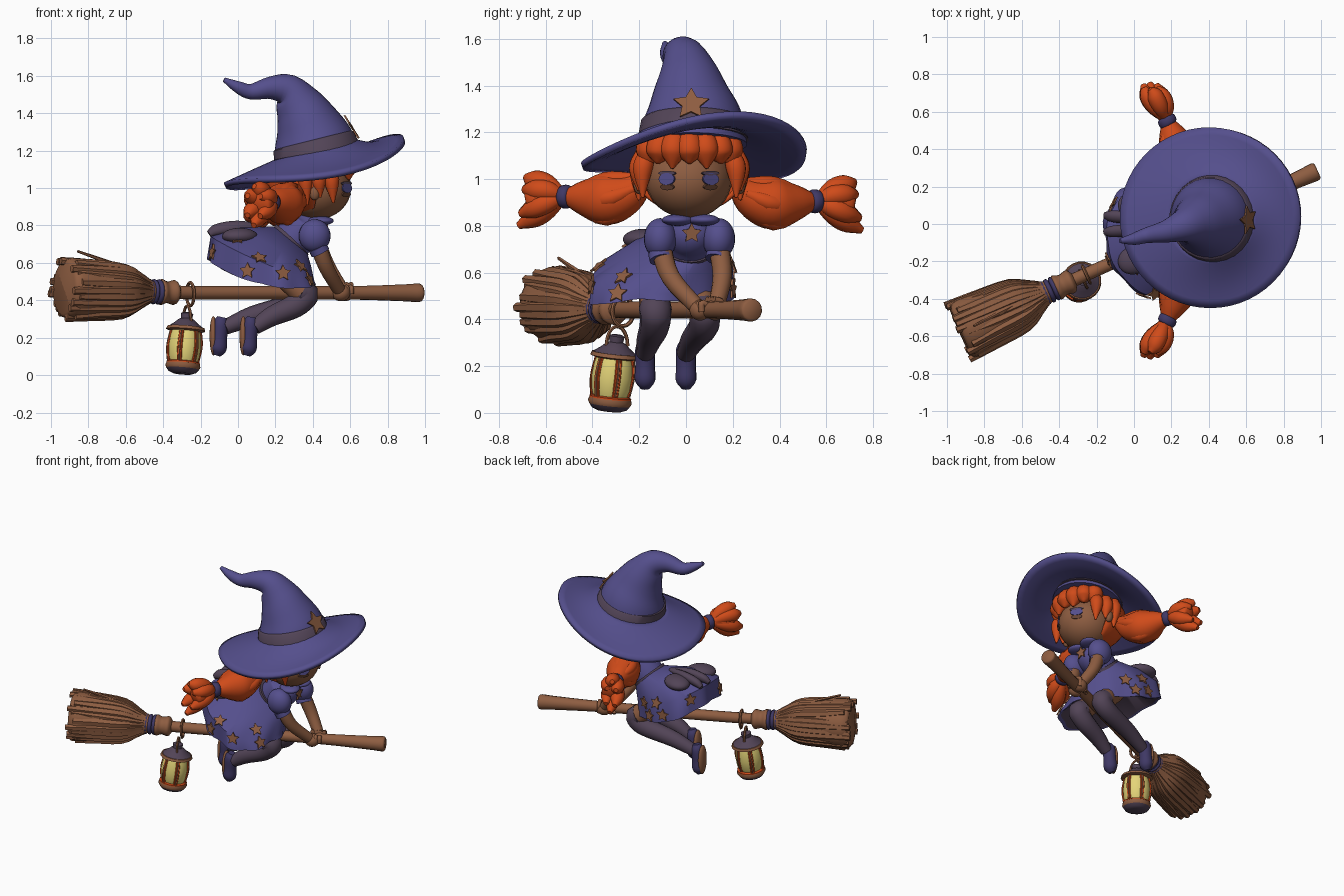
import bpy, bmesh, math, random
from math import sin, cos, pi, tau
from mathutils import Vector, Matrix
from mathutils.bvhtree import BVHTree

random.seed(4)
if "Cube" in bpy.data.objects:
    bpy.data.objects.remove(bpy.data.objects["Cube"])


def material(name, r, g, b):
    m = bpy.data.materials.new(name)
    m.use_nodes = True
    m.diffuse_color = (r, g, b, 1)
    m.node_tree.nodes["Principled BSDF"].inputs["Base Color"].default_value = (r, g, b, 1)
    return m


BLUE = material("violet blue cloth", .09, .078, .265)
BROWN = material("warm brown", .27, .11, .053)
ORANGE = material("orange", .63, .07, .01)
PLUM = material("dark plum", .085, .058, .095)
INDIGO = material("dark indigo", .05, .04, .13)
YELLOW = material("lamp yellow", .78, .66, .19)
UMBER = material("umber", .14, .06, .035)


def finish(name, bm, *mats, angle=50):
    bmesh.ops.recalc_face_normals(bm, faces=bm.faces)
    me = bpy.data.meshes.new(name)
    bm.to_mesh(me)
    bm.free()
    for m in mats:
        me.materials.append(m)
    me.polygons.foreach_set("use_smooth", [True] * len(me.polygons))
    me.set_sharp_from_angle(angle=math.radians(angle))
    ob = bpy.data.objects.new(name, me)
    bpy.context.collection.objects.link(ob)
    return ob


def skin_rings(bm, rings):
    """Bridge rings of points and cap both ends."""
    loops = [[bm.verts.new(p) for p in r] for r in rings]
    n = len(loops[0])
    for a, b in zip(loops, loops[1:]):
        for i in range(n):
            bm.faces.new((a[i], a[(i + 1) % n], b[(i + 1) % n], b[i]))
    bm.faces.new(loops[0])
    bm.faces.new(loops[-1][::-1])


def tube(name, pts, mat, n=14, sub=4, flat=1.0):
    """Round tube through (x, y, z, radius) points; sub=1 keeps straight steps."""
    p = [Vector(q) for q in pts]
    ext = [p[0] * 2 - p[1]] + p + [p[-1] * 2 - p[-2]]
    path = []
    for i in range(len(p) - 1):
        a, b, c, d = ext[i:i + 4]
        for k in range(sub):
            t = k / sub
            path.append(.5 * (2 * b + (c - a) * t + (2 * a - 5 * b + 4 * c - d) * t * t
                              + (3 * b - a - 3 * c + d) * t ** 3))
    path.append(p[-1])
    rings, u = [], None
    for i, q in enumerate(path):
        tan = (path[min(i + 1, len(path) - 1)] - path[max(i - 1, 0)]).to_3d().normalized()
        if u is None:
            u = tan.orthogonal()
        u = (u - tan * u.dot(tan)).normalized()
        v = tan.cross(u)
        r = max(q[3], .002)
        rings.append([q.to_3d() + r * (u * cos(j * tau / n) + flat * v * sin(j * tau / n))
                      for j in range(n)])
    bm = bmesh.new()
    skin_rings(bm, rings)
    return finish(name, bm, mat)


def ball(name, c, s, mat, rot=0):
    bm = bmesh.new()
    mx = Matrix.Translation(c) @ Matrix.Rotation(rot, 4, 'Z') @ Matrix.Diagonal((*s, 1))
    bmesh.ops.create_uvsphere(bm, u_segments=24, v_segments=16, radius=1, matrix=mx)
    return finish(name, bm, mat)


def plate(name, near, target, outline, mat, lift=.004):
    """Thin flat shape laid on the closest point of another object."""
    me = target.data
    tree = BVHTree.FromPolygons([v.co for v in me.vertices], [p.vertices[:] for p in me.polygons])
    loc, nor = tree.find_nearest(near)[:2]
    side = Vector((0, 0, 1)).cross(nor).normalized()
    up = nor.cross(side)
    bm = bmesh.new()
    skin_rings(bm, [[loc + nor * h + side * a + up * b for a, b in outline]
                    for h in (lift - .004, lift + .005)])
    return finish(name, bm, mat, angle=30)


def star(r):
    return [(q * sin(k * pi / 5), q * cos(k * pi / 5))
            for k in range(10) for q in [r * (.5 if k % 2 else 1)]]


def oval(a, b):
    return [(a * cos(k * tau / 16), b * sin(k * tau / 16)) for k in range(16)]


# Broom: handle, bindings and bristle strands
side = Vector((-.41, .91, 0))


def on_broom(x, r, a=None, off=0.0):
    c = Vector((x, -.155 + .448 * x, .44 + max(0, -.3 - x) * .04))
    if a is not None:
        c += off * (side * cos(a) + Vector((0, 0, sin(a))))
    return (*c, r)


tube("broom_handle", [on_broom(x, r) for x, r in
     ((.982, .038), (.965, .05), (.88, .045), (.6, .036), (.2, .036), (-.2, .036), (-.45, .036))], BROWN)
tube("broom_collar", [on_broom(x, r) for x, r in
     ((-.32, .04), (-.34, .066), (-.38, .058), (-.41, .07), (-.43, .055))], BROWN)
for k in range(3):
    x = -.425 - .026 * k
    tube("broom_binding", [on_broom(x + d, r) for d, r in
         ((.014, .05), (.007, .066), (-.007, .066), (-.014, .05))], INDIGO, sub=2)
tube("bristle_core", [on_broom(x, r) for x, r in
     ((-.45, .055), (-.52, .088), (-.6, .135), (-.75, .153), (-.92, .158), (-.922, .05))], BROWN, n=24)
for k in range(24):
    a, j = k * tau / 24, random.uniform(-.012, .012)
    end = -.93 + random.uniform(-.02, .04)
    tube("bristle", [on_broom(-.47, .01, a, .052), on_broom(-.53, .022, a, .078),
         on_broom(-.62, .028, a + j, .122 + j / 2), on_broom(-.78, .028, a + j * 5, .138 + j / 2),
         on_broom(end, .02, a + j * 10, .152 + j)], BROWN, n=6, sub=3)
tube("stray_bristle", [on_broom(-.6, .014, 1.5, .12), on_broom(-.86, .007, 1.6, .2)], BROWN, n=5, sub=1)

# Lantern hanging from the broom
low, top = Vector((-.298, -.33, .008)), Vector((-.272, -.295, .335))


def lamp(h, r, a=None, width=.009):
    c = low.lerp(top, h)
    if a is not None:
        return (*(c + Vector((cos(a), sin(a), 0)) * r), width)
    return (*c, r)


for name, prof, mat in (
        ("lantern_foot", ((0, .05), (.03, .075), (.08, .088)), PLUM),
        ("lantern_base", ((.08, .088), (.12, .095), (.17, .09)), BROWN),
        ("lantern_seat", ((.165, .091), (.185, .091), (.2, .08)), ORANGE),
        ("lantern_glass", ((.19, .075), (.28, .086), (.45, .091), (.62, .085), (.72, .075)), YELLOW),
        ("lantern_rim", ((.69, .085), (.71, .106), (.76, .1)), BROWN),
        ("lantern_roof", ((.75, .098), (.83, .062), (.89, .04), (.9, .03), (.98, .034), (1, .02)), PLUM)):
    tube(name, [lamp(*q) for q in prof], mat, sub=1, n=20)
for k in range(6):
    a = k * tau / 6 + .25
    for d in (-.09, .09):
        tube("lantern_trim", [lamp(h, r, a + d, .006) for h, r in ((.18, .08), (.45, .092), (.71, .08))],
             ORANGE, n=6)
    tube("lantern_post", [lamp(h, r, a, .006) for h, r in ((.18, .083), (.45, .095), (.71, .083))], BROWN, n=6)
tube("lantern_bail", [(*(top + side * .05 * cos(k * pi / 8) + Vector((0, 0, .085 * sin(k * pi / 8) - .05))), .008)
                      for k in range(9)], BROWN, n=6, sub=2)
tube("lantern_ring", [(*(Vector((-.255, -.27, .433)) + side * .05 * cos(k * tau / 16)
     + Vector((0, 0, .062 * sin(k * tau / 16)))), .009) for k in range(17)], BROWN, n=6, sub=1)

# Skirt lofted from the waist to a ruffled hem, with a recessed underside
SKIRT = (((.28, .01, .725), (.09, 0, -.07), .11, 0), ((.2, -.05, .69), (.19, -.02, -.105), .215, .1),
         ((.13, -.1, .635), (.275, -.05, -.125), .295, .35), ((.125, -.1, .58), (.285, -.06, -.095), .295, 1),
         ((.125, -.1, .585), (.27, -.05, -.09), .278, 1), ((.17, -.06, .63), (.2, -.02, -.08), .2, .4))
rings = []
for c, u, v, t in SKIRT:
    ring = []
    for k in range(72):
        a = k * tau / 72
        f = 1 + t * (.035 * sin(9 * a) + .05 * sin(2 * a) ** 2)
        drop = t * (.09 * sin(a) ** 2 + .055 * max(0, -cos(a)))
        ring.append(Vector(c) + Vector(u) * f * cos(a) + Vector((0, v * f * sin(a), -drop)))
    rings.append(ring)
bm = bmesh.new()
skin_rings(bm, rings)
bm.faces.ensure_lookup_table()
for f in bm.faces[72 * 4:]:
    f.material_index = 1
skirt = finish("skirt", bm, BLUE, PLUM)
for p in ((.12, -.39, .65), (.24, -.4, .545), (.35, -.28, .6), (.4, -.3, .52), (.04, -.42, .56), (.0, -.24, .73),
          (.1, .22, .64), (.25, .24, .59), (.04, .24, .56), (.18, .26, .53), (-.13, .12, .68), (-.16, -.2, .66)):
    plate("skirt_star", Vector(p), skirt, star(.045), BROWN, .006)

# Torso, belt, bow, collar and brooch
torso = tube("torso", [(.27, .01, .7, .105), (.32, .015, .75, .11), (.37, .02, .79, .11),
                       (.4, .02, .84, .065)], BLUE, n=20)
tube("belt", [(.262, .01, .695, .116), (.29, .012, .725, .119)], PLUM, n=24, sub=1)
for y, z, rot in ((-.185, .742, .5), (.085, .765, -.5)):
    ball("bow_loop", (.01, y, z), (.1, .08, .045), PLUM, rot)
for s in (-1, 1):
    tube("bow_tail", [(.12, 0, .79, .02), (0, s * .03, .795, .035), (-.11, s * .04, .778, .035),
                      (-.155, s * .045, .755, .02)], PLUM, flat=.8)
    ball("collar_flap", (.44, .02 + s * .055, .825), (.075, .065, .025), BLUE, s * .6)
plate("brooch_star", Vector((.52, .03, .765)), torso, star(.045), BROWN, .008)
tube("neck", [(.39, .02, .8, .05), (.41, .015, .9, .05)], BROWN)

# Arms reaching down to the handle
for s, shoulder, elbow, hand in ((-1, (.42, -.11, .72), (.47, -.065, .58), (.55, .06, .44)),
                                 (1, (.42, .14, .72), (.48, .155, .58), (.57, .125, .44))):
    ball("puff_sleeve", (.41, .015 + s * .125, .745), (.085, .07, .088), BLUE)
    tube("sleeve_cuff", [(.425, shoulder[1], .685, .052), (.44, shoulder[1] * .95, .655, .052)], BLUE, sub=1)
    tube("arm", [(*shoulder, .045), (*elbow, .041), (*hand, .034)], BROWN)
    ball("hand", hand, (.05, .045, .045), BROWN)
    for k in range(4):
        x = hand[0] - .035 + .024 * k
        tube("finger", [on_broom(x, .014, 2.4 - s * .9, .045), on_broom(x, .014, 1.57 - s * .9, .05),
                        on_broom(x, .012, -.6, .047)], BROWN, n=8)

# Legs folded back, stockings and shoes
for s, hip, knee, foot in ((-1, (.2, -.14, .57), (.365, -.13, .425), (.06, -.175)),
                           (1, (.18, .03, .57), (.345, .08, .42), (-.1, .0))):
    mid = [a * .14 + b * .86 for a, b in zip(hip, knee)]
    tube("thigh", [(*hip, .06), (*mid, .069)], BROWN)
    tube("stocking", [(*mid, .071), (*knee, .067), (knee[0] - .06, knee[1] - .005, .37, .064),
         (foot[0] * .6 + knee[0] * .4, foot[1] * .6 + knee[1] * .4, .315, .054),
         (foot[0] + .03, foot[1], .255, .04)], PLUM)
    x, y = foot
    tube("shoe", [(x + .015, y, .31, .025), (x + .008, y, .275, .042), (x, y, .2, .042),
                  (x - .005, y, .14, .044), (x - .015, y, .105, .02)], INDIGO)
    ball("shoe_sole", (x - .032, y, .21), (.02, .04, .105), BROWN)

# Head, face and hair
face = ball("face", (.42, .012, 1.0), (.185, .185, .168), BROWN)
for s in (-1, 1):
    y = .012 + s * .11
    plate("eye", Vector((.62, y, 1.003)), face, oval(.042, .026), BLUE, .001)
    plate("eyelash", Vector((.62, y, 1.03)), face, oval(.046, .01), PLUM, .001)
    plate("cheek", Vector((.62, y * 1.1, .957)), face, oval(.036, .014), UMBER, .001)
    ball("ear", (.41, .015 + s * .215, .98), (.03, .025, .045), BROWN)

bm = bmesh.new()
bmesh.ops.create_uvsphere(bm, u_segments=32, v_segments=24, radius=1, matrix=Matrix.Translation(
    (.38, .015, 1.035)) @ Matrix.Diagonal((.228, .24, .18, 1)))
opening = [v for v in bm.verts if v.co.z < 1.09 and v.co.x > .43]
bmesh.ops.delete(bm, geom=opening, context='VERTS')
hair = finish("hair_cap", bm, ORANGE)
hair.modifiers.new("thickness", 'SOLIDIFY').thickness = .02
for k in range(7):
    a = (k - 3) * .36
    tip = 1.045 + .02 * (k % 2)
    tube("fringe_lock", [(.41 + r * cos(a), .015 + r * 1.06 * sin(a), z, w) for r, z, w in
         ((.15, 1.19, .045), (.183, 1.14, .056), (.19, 1.1, .048), (.198, tip, .006))], ORANGE, n=12)
for s in (-1, 1):
    for x, z in ((.50, .92), (.43, .95), (.36, .91)):
        y = .015 + s * (.2 if x > .45 else .217)
        tube("side_lock", [(x - .01, y - s * .02, 1.11, .035), (x, y, 1.04, .042), (x + .01, y, z, .006)], ORANGE)

# Pigtails
for s, dz in ((-1, .0), (1, -.02)):
    def tail(x, y, z, r):
        return (x, .018 + s * y, z + dz, r)
    tube("pigtail", [tail(.31, .2, .99, .045), tail(.275, .27, .94, .09), tail(.24, .36, .915, .112),
                     tail(.205, .46, .92, .075), tail(.18, .53, .925, .035)], ORANGE, n=18)
    for k in range(5):
        a = k * tau / 5
        tube("pigtail_strand", [tail(.29 + .05 * cos(a), .24, .96 + .05 * sin(a), .02),
             tail(.24 + .08 * cos(a), .36, .915 + .08 * sin(a), .04),
             tail(.19 + .03 * cos(a), .5, .925 + .03 * sin(a), .012)], ORANGE, n=10)
    tube("hair_tie", [tail(.19, .508, .925, .04), tail(.183, .52, .925, .05), tail(.173, .545, .925, .05),
                      tail(.168, .555, .925, .04)], INDIGO, sub=2)
    tube("tail_core", [tail(.17, .54, .925, .03), tail(.14, .61, .92, .065), tail(.11, .67, .915, .07),
                       tail(.1, .69, .91, .03)], ORANGE)
    for k in range(6):
        a = k * tau / 6 + .5
        tube("tail_lock", [tail(.17, .54, .925, .022), tail(.14 + .035 * cos(a), .61, .925 + .05 * sin(a), .045),
             tail(.11 + .045 * cos(a), .67, .915 + .08 * sin(a), .044),
             tail(.085 + .04 * cos(a), .72 - .015 * sin(a), .905 + .105 * sin(a), .015)], ORANGE, n=10)

# Hat: wavy brim, bent crown, band and star
bm = bmesh.new()
rings = []
for k in range(8):
    t = k / 7
    ring = []
    for j in range(56):
        a = j * tau / 56
        rim = 1.135 + .122 * cos(a) - .05 * sin(a) ** 2 + .03 * sin(a) + .036 * sin(2 * a)
        z = (1.198 + .055 * cos(a)) * (1 - t) + rim * t - .015 * sin(pi * t) * cos(a) - .014 * sin(pi * t)
        r = .2 + .28 * t
        ring.append((.41 + r * cos(a), .035 + r * sin(a), z))
    rings.append(ring)
skin_rings(bm, rings)
bmesh.ops.delete(bm, geom=[f for f in bm.faces if len(f.verts) > 4], context='FACES')
brim = finish("hat_brim", bm, BLUE)
mod = brim.modifiers.new("thickness", 'SOLIDIFY')
mod.thickness, mod.offset = .028, 0
crown = tube("hat_crown", [(.425, .03, 1.15, .232), (.4, .03, 1.26, .212), (.365, .02, 1.36, .168),
                           (.32, .01, 1.45, .128), (.26, -.01, 1.525, .088), (.17, -.04, 1.535, .06),
                           (.07, -.06, 1.515, .042), (0, -.08, 1.54, .032), (-.075, -.09, 1.58, .012)], BLUE, n=28)
tube("hat_band", [(.424, .03, 1.17, .238), (.405, .03, 1.25, .222), (.403, .03, 1.258, .21)], PLUM, n=28, sub=1)
plate("hat_star", Vector((.68, .02, 1.36)), crown, star(.08), BROWN, .009)
